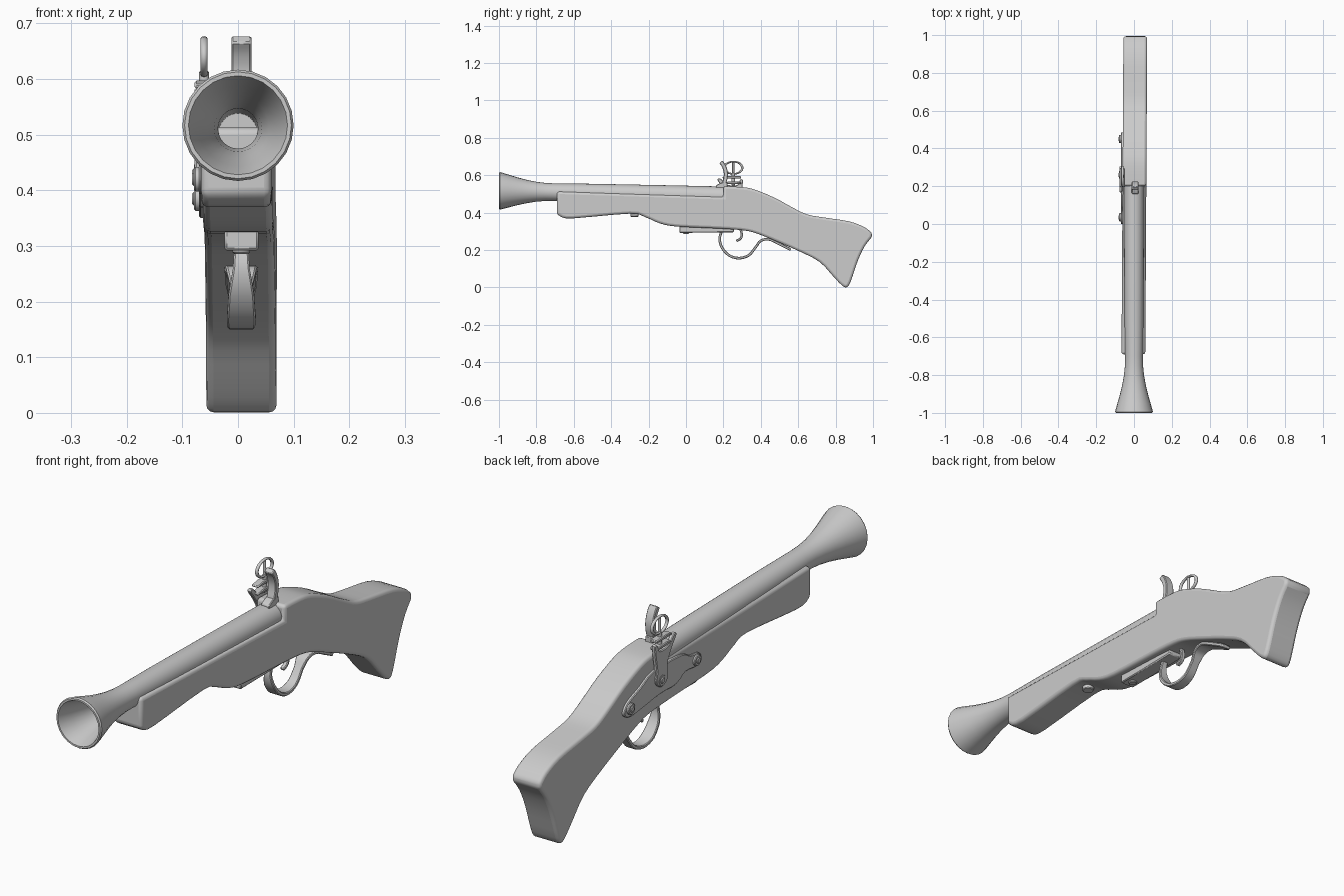
import bpy, bmesh, math
from mathutils import Vector, Matrix

if "Cube" in bpy.data.objects:
    bpy.data.objects.remove(bpy.data.objects["Cube"])


def finish(name, bm, bevel=0, segs=2, angle=35):
    bmesh.ops.recalc_face_normals(bm, faces=bm.faces)
    me = bpy.data.meshes.new(name)
    bm.to_mesh(me)
    bm.free()
    ob = bpy.data.objects.new(name, me)
    bpy.context.collection.objects.link(ob)
    if bevel:
        m = ob.modifiers.new("bevel", 'BEVEL')
        m.width, m.segments = bevel, segs
        m.limit_method, m.angle_limit = 'ANGLE', math.radians(50)
    bpy.ops.object.select_all(action='DESELECT')
    ob.select_set(True)
    bpy.context.view_layer.objects.active = ob
    bpy.ops.object.shade_smooth_by_angle(angle=math.radians(angle))
    return ob


def spline(pts, n=4, closed=False):
    """Smooth curve through 2D points."""
    p = [Vector(q) for q in pts]
    p = [p[-1]] + p + p[:2] if closed else [p[0]] + p + [p[-1]]
    out = []
    for a, b, c, d in zip(p, p[1:], p[2:], p[3:]):
        for i in range(n):
            t = i / n
            out.append(0.5 * (2 * b + (c - a) * t + (2 * a - 5 * b + 4 * c - d) * t * t
                              + (3 * b - a - 3 * c + d) * t ** 3))
    return out if closed else out + [p[-2]]


def slab(name, outline, x0, x1, bevel=0, segs=2, shear=0):
    """Side outline in (y, z) extruded along x."""
    bm = bmesh.new()
    f = bm.faces.new([bm.verts.new((x0, y, z)) for y, z in outline])
    r = bmesh.ops.extrude_face_region(bm, geom=[f])
    bmesh.ops.translate(bm, vec=(x1 - x0, 0, 0),
                        verts=[v for v in r["geom"] if isinstance(v, bmesh.types.BMVert)])
    for v in bm.verts:
        v.co.x += shear * v.co.y
    return finish(name, bm, bevel, segs)


def ribbon(name, path, thick, widths, cx, n=4, bevel=0.003):
    """Flat strap along a (y, z) path; half widths along x are interpolated."""
    pts = spline(path, n)
    bm = bmesh.new()
    prev = None
    for i, p in enumerate(pts):
        t = (pts[min(i + 1, len(pts) - 1)] - pts[max(i - 1, 0)]).normalized()
        nrm = Vector((-t.y, t.x)) * thick / 2
        s = i / (len(pts) - 1) * (len(widths) - 1)
        k = min(int(s), len(widths) - 2)
        w = widths[k] + (widths[k + 1] - widths[k]) * (s - k)
        ring = [bm.verts.new((cx + sx * w, *(p + sn * nrm)))
                for sx, sn in ((-1, -1), (1, -1), (1, 1), (-1, 1))]
        if prev:
            for j in range(4):
                bm.faces.new((prev[j], prev[j - 1], ring[j - 1], ring[j]))
        else:
            bm.faces.new(ring)
        prev = ring
    bm.faces.new(prev)
    return finish(name, bm, bevel, 1)


def disc(name, loc, r, depth, axis):
    bm = bmesh.new()
    rot = Matrix.Rotation(math.pi / 2, 4, 'Y') if axis == 'X' else Matrix()
    bmesh.ops.create_cone(bm, cap_ends=True, segments=16, radius1=r, radius2=r, depth=depth,
                          matrix=Matrix.Translation(loc) @ rot)
    return finish(name, bm, 0.003, 1)


# Wooden stock: one side profile, rounded along the edges
under = spline([(-0.665, 0.376), (-0.6, 0.37), (-0.3, 0.395), (-0.22, 0.377), (-0.14, 0.343),
                (-0.05, 0.326), (0.18, 0.315), (0.31, 0.305), (0.38, 0.288), (0.475, 0.25),
                (0.607, 0.193), (0.714, 0.137), (0.785, 0.062), (0.83, 0.015), (0.858, 0.001),
                (0.88, 0.03), (0.917, 0.139), (0.955, 0.22), (0.996, 0.272)], 3)
over = spline([(0.992, 0.292), (0.955, 0.322), (0.874, 0.353), (0.74, 0.374), (0.65, 0.39),
               (0.58, 0.422), (0.473, 0.48), (0.366, 0.524), (0.297, 0.537), (0.2, 0.541)], 3)
slab("stock", under + over + [(0.2, 0.483), (-0.69, 0.513), (-0.69, 0.392)],
     -0.062, 0.064, 0.013, 3, shear=0.006)

# Barrel with flared muzzle, turned around a slightly tilted axis (distance, radius)
outer = [(1.21, 0), (1.21, 0.053), (0.9, 0.052), (0.5, 0.05), (0.3, 0.047), (0.25, 0.048),
         (0.2, 0.053), (0.15, 0.062), (0.1, 0.074), (0.05, 0.088), (0.018, 0.097),
         (0.006, 0.1), (0.0, 0.096), (0.0, 0.089), (0.008, 0.086),
         (0.06, 0.072), (0.12, 0.056), (0.18, 0.043), (0.24, 0.036), (0.5, 0.034), (0.5, 0)]
bm = bmesh.new()
N = 24
prev = None
for d, r in outer:
    c = Vector((0, -1 + d, 0.517 - 0.025 * d))
    ring = [bm.verts.new(c + Vector((r * math.cos(a), 0, r * math.sin(a))))
            for a in (2 * math.pi * j / N for j in range(N))]
    if prev:
        for j in range(N):
            bm.faces.new((prev[j - 1], prev[j], ring[j], ring[j - 1]))
    prev = ring
bmesh.ops.remove_doubles(bm, verts=bm.verts, dist=1e-5)
finish("barrel", bm)

# Curved spur and its foot at the breech
ribbon("breech_spur", [(0.2, 0.535), (0.205, 0.56), (0.212, 0.59), (0.212, 0.62),
                       (0.202, 0.65), (0.187, 0.672)], 0.022, [0.018, 0.018], 0.006)
slab("breech_foot", [(0.16, 0.53), (0.16, 0.546), (0.185, 0.56), (0.222, 0.562), (0.222, 0.53)],
     -0.012, 0.024, 0.003, 1)

# Trigger guard, its plate and the trigger
slab("guard_plate", [(-0.035, 0.292), (-0.035, 0.33), (0.26, 0.32), (0.255, 0.295)],
     -0.024, 0.037, 0.004, 1)
ribbon("trigger_guard", [(0.19, 0.3), (0.18, 0.26), (0.192, 0.214), (0.23, 0.172), (0.282, 0.157),
                         (0.335, 0.172), (0.372, 0.215), (0.4, 0.25), (0.445, 0.257),
                         (0.5, 0.232), (0.56, 0.202)],
       0.014, [0.012, 0.015, 0.023, 0.026, 0.024, 0.02, 0.018, 0.026, 0.03, 0.028, 0.02], 0.006)
ribbon("trigger", [(0.29, 0.315), (0.298, 0.285), (0.292, 0.262), (0.268, 0.249)],
       0.013, [0.009, 0.009], 0.006)

# Screws on the underside
disc("forend_screw", (0, -0.275, 0.387), 0.022, 0.018, 'Z')
disc("plate_screw", (0.006, 0.0, 0.292), 0.016, 0.012, 'Z')

# Lock plate on the left side with three screws
slab("lock_plate", spline([(0.485, 0.375), (0.46, 0.41), (0.38, 0.442), (0.3, 0.475), (0.13, 0.475),
                           (0.07, 0.45), (0.02, 0.443), (0.0, 0.418), (0.03, 0.393), (0.1, 0.398),
                           (0.16, 0.37), (0.26, 0.37), (0.4, 0.352), (0.46, 0.353)], 3, True),
     -0.07, -0.05, 0.003, 1)
for i, (y, z) in enumerate([(0.45, 0.385), (0.26, 0.427), (0.035, 0.42)]):
    disc(f"lock_screw_{i}", (-0.072, y, z), 0.022, 0.014, 'X')
    disc(f"lock_screw_head_{i}", (-0.076, y, z), 0.012, 0.014, 'X')

# Cock: curved body, two jaws, clamp screw and thumb ring
slab("cock", spline([(0.225, 0.42), (0.26, 0.4), (0.295, 0.425), (0.29, 0.47), (0.3, 0.53),
                     (0.304, 0.575), (0.288, 0.575), (0.275, 0.548), (0.22, 0.55), (0.185, 0.582),
                     (0.168, 0.575), (0.2, 0.53), (0.225, 0.48)], 3, True),
     -0.078, -0.062, 0.003, 1)
for name, z in (("lower_jaw", 0.553), ("upper_jaw", 0.583)):
    slab(name, [(0.195, z), (0.195, z + 0.008), (0.23, z + 0.014), (0.295, z + 0.012), (0.295, z)],
         -0.078, -0.048, 0.003, 1)
disc("jaw_screw", (-0.061, 0.253, 0.58), 0.009, 0.07, 'Z')
bpy.ops.mesh.primitive_torus_add(major_radius=0.048, minor_radius=0.0065, major_segments=24,
                                 minor_segments=8, location=(-0.061, 0.253, 0.64),
                                 rotation=(0, math.pi / 2, 0))
ring = bpy.context.object
ring.name = "thumb_ring"
ring.scale = (0.68, 1, 1)
bpy.ops.object.shade_smooth_by_angle(angle=math.radians(60))
disc("ring_stem", (-0.061, 0.253, 0.638), 0.006, 0.064, 'Z')
